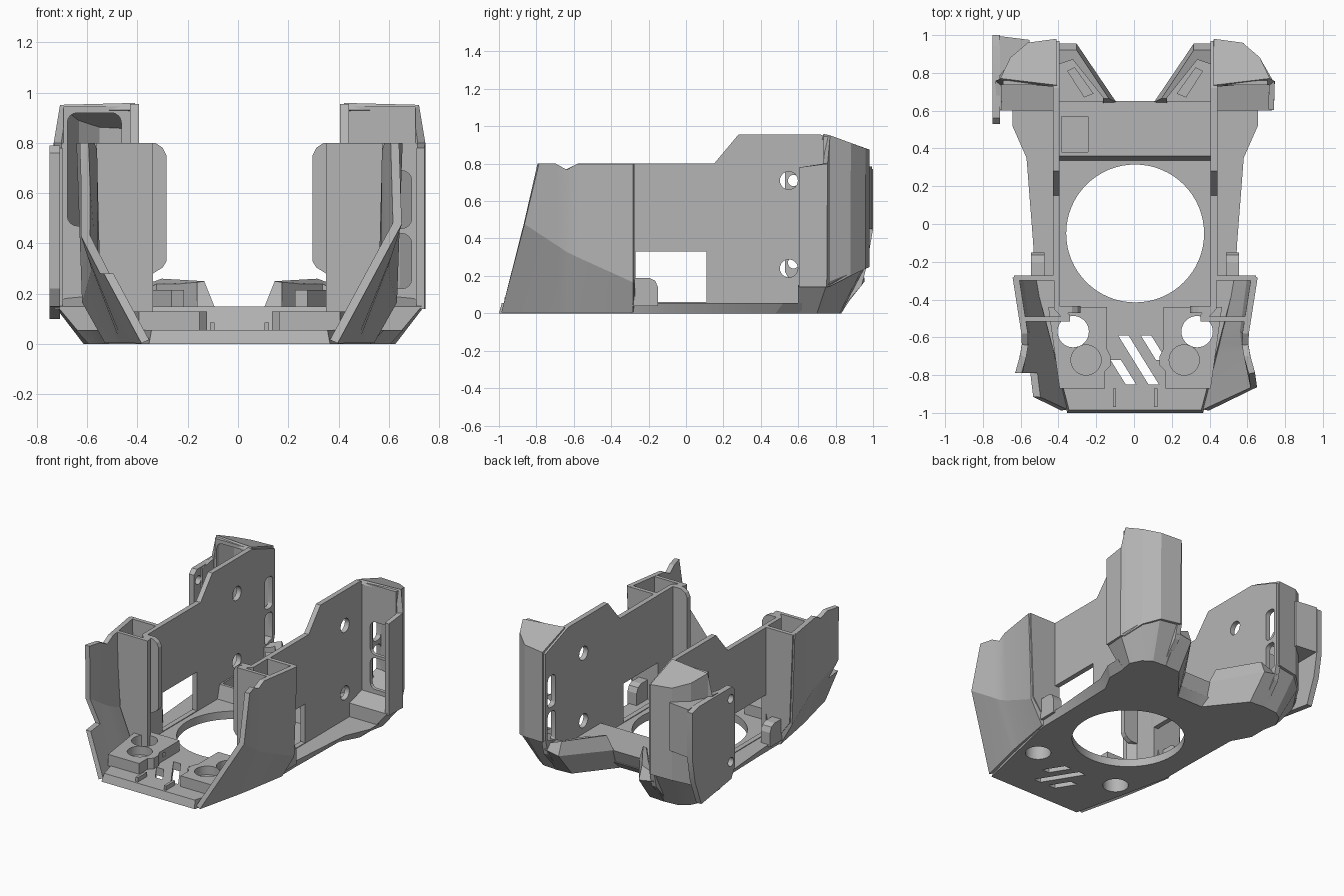
import bpy, bmesh, math

if "Cube" in bpy.data.objects:
    bpy.data.objects.remove(bpy.data.objects["Cube"])

CX = 0.006  # centre line of the tray

grey = bpy.data.materials.new("plain grey")
grey.use_nodes = True
grey.diffuse_color = (0.46, 0.46, 0.46, 1)
grey.node_tree.nodes["Principled BSDF"].inputs["Base Color"].default_value = grey.diffuse_color


def make(name, verts, faces, s=1):
    bm = bmesh.new()
    vs = [bm.verts.new((s * x + CX, y, z)) for x, y, z in verts]
    for f in faces:
        bm.faces.new([vs[i] for i in f])
    bmesh.ops.recalc_face_normals(bm, faces=bm.faces)
    me = bpy.data.meshes.new(name)
    bm.to_mesh(me)
    bm.free()
    me.materials.append(grey)
    ob = bpy.data.objects.new(name, me)
    bpy.context.collection.objects.link(ob)
    return ob


def loft(name, rings, s=1):
    """Closed solid through rings of equal point count."""
    n = len(rings[0])
    faces = [tuple(range(n)), tuple(range(n * (len(rings) - 1), n * len(rings)))]
    for r in range(len(rings) - 1):
        for i in range(n):
            a, b = r * n + i, r * n + (i + 1) % n
            faces.append((a, b, b + n, a + n))
    return make(name, [p for ring in rings for p in ring], faces, s)


def prism_z(name, poly, z0, z1, s=1):
    return loft(name, [[(x, y, z) for x, y in poly] for z in (z0, z1)], s)


def prism_x(name, poly, x0, x1, s=1):
    return loft(name, [[(x, y, z) for y, z in poly] for x in (x0, x1)], s)


def prism_y(name, poly, y0, y1, s=1):
    return loft(name, [[(x, y, z) for x, z in poly] for y in (y0, y1)], s)


def rect(a0, a1, b0, b1, r=0, n=4):
    """Rectangle outline with optional rounded corners."""
    if not r:
        return [(a0, b0), (a1, b0), (a1, b1), (a0, b1)]
    out = []
    for k, (ca, cb) in enumerate([(a1 - r, b1 - r), (a0 + r, b1 - r), (a0 + r, b0 + r), (a1 - r, b0 + r)]):
        for i in range(n + 1):
            t = math.pi / 2 * (k + i / n)
            out.append((ca + r * math.cos(t), cb + r * math.sin(t)))
    return out


def circle(a, b, r, n=32):
    return [(a + r * math.cos(2 * math.pi * i / n), b + r * math.sin(2 * math.pi * i / n)) for i in range(n)]


def apply(ob, mod):
    bpy.context.view_layer.objects.active = ob
    bpy.ops.object.modifier_apply(modifier=mod.name)


def cut(ob, *cutters):
    for c in cutters:
        c.hide_render = True
        m = ob.modifiers.new("cut", 'BOOLEAN')
        m.operation, m.solver, m.object = 'DIFFERENCE', 'EXACT', c
        apply(ob, m)
        bpy.data.objects.remove(c)


def sheet(name, verts, faces, s, thick):
    ob = make(name, verts, faces, s)
    m = ob.modifiers.new("thickness", 'SOLIDIFY')
    m.thickness, m.offset, m.use_even_offset = thick, 0, True
    apply(ob, m)
    return ob


def both(half):
    return half + [(-x, y) for x, y in reversed(half)]


# Floor with chamfered underside, big round opening, ports and slanted vents
low = both([(.36, -1), (.52, -.3), (.52, -.1), (.53, .35), (.60, .48), (.60, .62), (.40, .62), (.10, .57)])
top = both([(.35, -.985), (.53, -.3), (.54, -.1), (.575, .35), (.65, .52), (.65, .62), (.40, .65), (.10, .62)])
floor = loft("floor", [[(x, y, 0) for x, y in low], [(x, y, .055) for x, y in top]])
cut(floor, prism_z("opening", circle(0, -.05, .365, 64), -1, 1))
for x, y, length in ((-.09, -.59, .26), (.03, -.59, .13), (-.13, -.72, .13)):
    d = length * .62
    slot = [(x, y), (x + .055, y), (x + .055 + d, y - length), (x + d, y - length)]
    cut(floor, prism_z("vent", slot, -1, 1))

# Rear crossbeam with a small square recess
beam = loft("rear_beam", [[(x, y, z) for x, y in rect(-.41, .41, ya, yb)]
                          for z, ya, yb in ((.05, .335, .61), (.15, .36, .65))])
cut(beam, prism_z("recess", rect(-.39, -.25, .38, .57), .08, 1))

for s, side in ((1, "left"), (-1, "right")):
    # Floor ports and their raised blocks
    cut(floor, prism_z("port", circle(.328, -.57, .083), -1, 1, s))
    block = prism_z(side + "_port_block", [(.15, -.44), (.15, -.66), (.13, -.70), (.13, -.75), (.16, -.78),
                    (.16, -.87), (.40, -.87), (.46, -.44)], .05, .13, s)
    cut(block, prism_z("port", circle(.328, -.57, .083), -1, 1, s),
        prism_z("seat", circle(.26, -.72, .08), .07, 1, s),
        prism_x("groove", rect(-.62, -.6, .08, .11), .1, .19, s))
    prism_z(side + "_lip_rib", rect(.1, .118, -.97, -.87), .05, .085, s)

    # Thin side wall with window, screw holes and rear slots
    wall = prism_x(side + "_wall", [(-.29, .02), (-.29, .8), (.15, .8), (.28, .955), (.72, .955), (.97, .863),
                   (.97, .27), (.94, .15), (.82, .01)], .40, .435, s)
    cut(wall, prism_x("window", rect(-.27, .11, .06, .33), 0, 1, s))
    for z in (.24, .71):
        cut(wall, prism_x("hole", circle(.55, z, .048, 24), 0, 1, s))
    for z0, z1 in ((.22, .44), (.47, .69)):
        cut(wall, prism_x("slot", rect(.86, .945, z0, z1, .03), 0, 1, s))

    # Faceted outer front shell with a dip in its top edge
    cols = [((.375, -.985, .01), (.628, -.865, .48), (.618, -.79, .8)),
            ((.447, -.68, .01), (.59, -.68, .36), (.593, -.70, .8)),
            ((.457, -.635, .01), (.58, -.635, .33), (.583, -.64, .768)),
            ((.47, -.57, .01), (.572, -.57, .3), (.585, -.58, .8)),
            ((.52, -.28, .01), (.61, -.28, .17), (.632, -.28, .8))]
    quads = [(3 * c + r, 3 * c + r + 1, 3 * c + r + 4, 3 * c + r + 3) for c in range(4) for r in range(2)]
    shell = sheet(side + "_front_shell", [p for c in cols for p in c], quads, s, .034)
    if s < 0:
        cut(shell, prism_x("front_trim", rect(-1.1, -.79, .28, 1), .3, 1, s))

    # Upright pocket behind the shell: front, inner and back plates plus a rounded flange
    prism_y(side + "_pocket_front", [(.345, .05), (.46, .05), (.555, .28), (.585, .8), (.345, .8)], -.515, -.49, s)
    prism_z(side + "_pocket_inner", [(.345, -.515), (.37, -.515), (.43, -.45), (.43, -.28), (.40, -.28),
            (.40, -.44), (.345, -.48)], .05, .8, s)
    prism_y(side + "_pocket_back", [(.40, .34), (.47, .05), (.52, .05), (.615, .18), (.64, .8), (.40, .8)],
            -.30, -.272, s)
    prism_y(side + "_pocket_flange", [(.29, .33), (.305, .305), (.345, .28), (.40, .28), (.40, .8), (.335, .8),
            (.305, .78), (.29, .75)], -.47, -.435, s)

    # Rounded tab on the outer ledge
    prism_x(side + "_ledge_tab", [(-.29, .04), (-.15, .04), (-.15, .14), (-.165, .175), (-.20, .19), (-.29, .19)],
            .48, .55, s)

    # Rear corner: tapered solid base
    low_c = [(.40, .60), (.60, .60), (.62, .70), (.58, .78), (.52, .82), (.40, .83)]
    mid_c = [(.40, .60), (.725, .60), (.735, .75), (.66, .88), (.57, .95), (.40, .965)]
    loft(side + "_corner_base", [[(x, y, 0) for x, y in low_c],
         [(x, y, .15 + max(0, y - .75) * .5) for x, y in mid_c]], s)

    # Rear corner: hollow shroud, open at the front, under a sloping cap
    path = [(.72, .605, .78), (.724, .745, .8), (.702, .76, .94), (.65, .87, .90), (.563, .945, .872), (.415, .965, .865)]
    verts = [(x, y, .14 + max(0, y - .75) * .5) for x, y, z in path] + path + [(.415, .73, .945)]
    faces = [(i, i + 1, i + 7, i + 6) for i in range(5)] + [(8, 9, 10, 11, 12)]
    sheet(side + "_corner_shroud", verts, faces, s, .03)

    # Front plate of the rear corner, with rounded openings
    panel = prism_y(side + "_corner_panel", [(.42, .10), (.715, .14), (.715, .79), (.70, .80), (.70, .945),
                    (.42, .945)], .735, .76, s)
    openings = ((.50, .22, .44), (.50, .46, .69)) if s > 0 else ((.47, .47, .92),)
    for x0, z0, z1 in openings:
        cut(panel, prism_y("opening", rect(x0, .685, z0, z1, .04), .5, .9, s))

    # Rear wing with an open pocket and a clip inside
    wing = loft(side + "_rear_wing", [
        [(.10, .57, 0), (.30, .82, 0), (.42, .83, 0), (.42, .57, 0)],
        [(.10, .645, .15), (.31, .955, .17), (.42, .955, .19), (.42, .63, .15)],
        [(.14, .665, .25), (.31, .92, .26), (.42, .92, .22), (.42, .65, .21)]], s)
    cut(wing, prism_z("pocket", [(.17, .60), (.17, .67), (.33, .87), (.405, .845), (.405, .60)], .14, 1, s))
    loft(side + "_wing_clip", [[(x, y, z) for x, y in ((.22, .69), (.32, .83), (.36, .81), (.27, .67))]
         for z in (.13, .215)], s)

# Flat side plate with screw holes on the right rear corner
plate = prism_x("right_side_plate", [(.53, .22), (.57, .15), (.90, .10), (.97, .28), (1.0, .45), (1.0, .77),
                (.93, .79), (.56, .79), (.53, .76)], .715, .755, -1)
for z in (.27, .71):
    cut(plate, prism_x("hole", circle(.575, z, .03, 24), 0, 1, -1))
prism_z("right_back_fin", [(.72, .78), (.72, .995), (.56, .975), (.56, .945), (.65, .87)], .45, .785, -1)

for ob in bpy.context.collection.objects:
    if ob.type == 'MESH' and ob.data.materials and ob.data.materials[0] == grey:
        bpy.ops.object.select_all(action='DESELECT')
        ob.select_set(True)
        bpy.context.view_layer.objects.active = ob
        bpy.ops.object.shade_smooth_by_angle(angle=math.radians(20))
